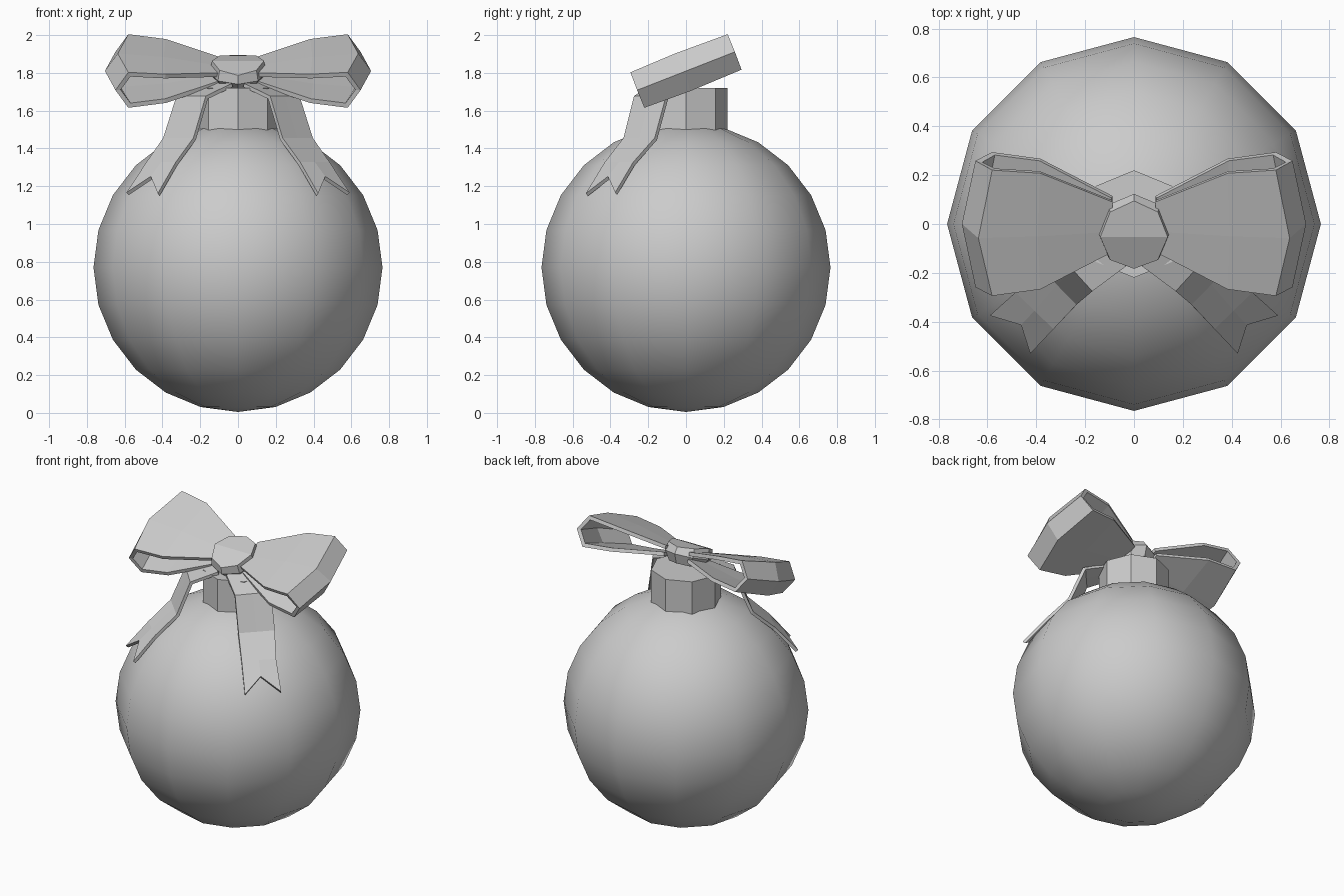
import bpy, bmesh
from math import sin, cos, pi, radians

if "Cube" in bpy.data.objects:
    bpy.data.objects.remove(bpy.data.objects["Cube"])

TILT = radians(21.4)


def make(name, verts, faces):
    me = bpy.data.meshes.new(name)
    me.from_pydata(verts, [], faces)
    bm = bmesh.new()
    bm.from_mesh(me)
    bmesh.ops.recalc_face_normals(bm, faces=bm.faces)
    bm.to_mesh(me)
    bm.free()
    ob = bpy.data.objects.new(name, me)
    bpy.context.collection.objects.link(ob)
    return ob


def ribbon(name, rows, thickness):
    """Strip, three points per row, thickened and mirrored across x."""
    verts = [p for r in rows for p in r]
    faces = [(i * 3 + j, i * 3 + j + 1, i * 3 + j + 4, i * 3 + j + 3)
             for i in range(len(rows) - 1) for j in range(2)]
    ob = make(name, verts, faces)
    s = ob.modifiers.new("thickness", 'SOLIDIFY')
    s.thickness = thickness
    s.offset = 0
    s.use_even_offset = True
    m = ob.modifiers.new("mirror", 'MIRROR')
    m.use_mirror_merge = False
    return ob


def tilt(ob):
    ob.location = (0, 0, 1.81)
    ob.rotation_euler = (TILT, 0, 0)


# Glass ball
bpy.ops.mesh.primitive_uv_sphere_add(segments=12, ring_count=12, radius=0.765,
                                     location=(0, 0, 0.77))
bpy.context.object.name = "ball"
bpy.ops.object.shade_smooth()

# Octagonal cap
ring = [(0.22 * cos(i * pi / 4), 0.22 * sin(i * pi / 4)) for i in range(8)]
make("cap", [(x, y, z) for z in (1.46, 1.72) for x, y in ring],
     [tuple(range(8)), tuple(range(8, 16))] +
     [(i, (i + 1) % 8, 8 + (i + 1) % 8, 8 + i) for i in range(8)])

# Bow loops: edge x, middle x, height, half width
upper = [(0.09, 0.09, 0.022, 0.11), (0.385, 0.395, 0.07, 0.255),
         (0.575, 0.63, 0.088, 0.275)]
outline = upper + [(0.635, 0.69, 0, 0.275)] + \
    [(a, b, -w, h) for a, b, w, h in reversed(upper)]
rows = [[(a, -h, w), (b, -0.02 if w else 0, w * 1.08), (a, h, w)]
        for a, b, w, h in outline]
tilt(ribbon("bow_loops", rows, 0.024))

# Knot: octagonal rings with a ridge across the top
verts = []
for r, w, ridge in ((0.11, -0.06, 0), (0.15, 0.0, 0), (0.138, 0.045, 0.025)):
    for i in range(8):
        a = i * pi / 4
        verts.append((r * cos(a), -0.03 + r * 1.08 * sin(a),
                      w + ridge * cos(a) ** 2))
faces = [(k + i, k + (i + 1) % 8, k + 8 + (i + 1) % 8, k + 8 + i)
         for k in (0, 8) for i in range(8)]
faces += [tuple(range(8)), (16, 17, 18, 19, 20), (20, 21, 22, 23, 16)]
tilt(make("knot", verts, faces))

# Hanging tails with notched ends
pairs = [((0.03, -0.17, 1.735), (0.12, -0.05, 1.75)),
         ((0.165, -0.27, 1.67), (0.32, -0.10, 1.67)),
         ((0.23, -0.325, 1.45), (0.39, -0.16, 1.45)),
         ((0.325, -0.425, 1.32), (0.48, -0.275, 1.32)),
         ((0.42, -0.525, 1.155), (0.585, -0.37, 1.16))]
rows = [[p, tuple((a + b) / 2 for a, b in zip(p, q)), q] for p, q in pairs]
rows[-1][1] = (0.457, -0.408, 1.245)
ribbon("bow_tails", rows, 0.02)
